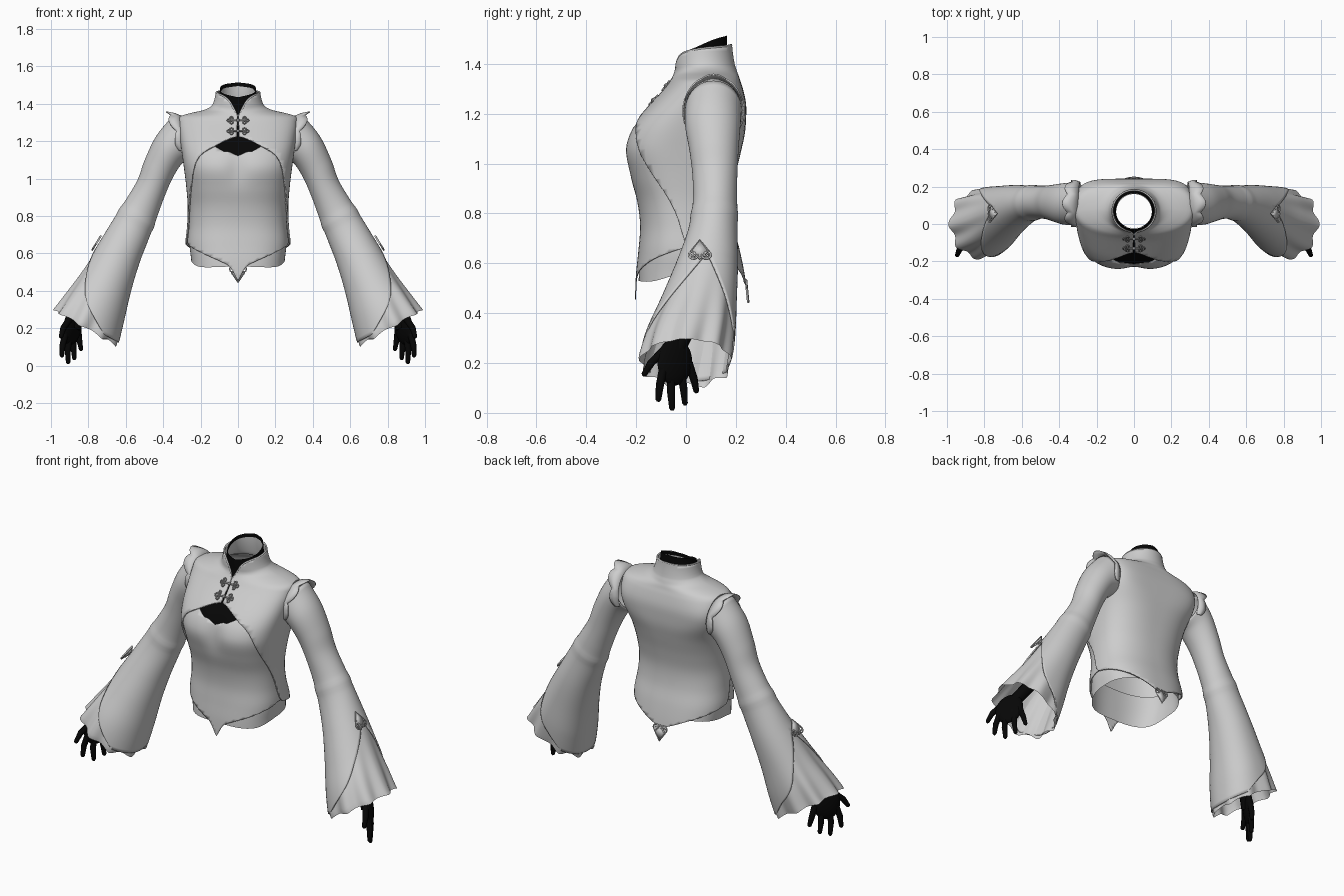
import bpy, bmesh, math
from mathutils import Vector

if "Cube" in bpy.data.objects:
    bpy.data.objects.remove(bpy.data.objects["Cube"])

def material(name, r, g, b):
    m = bpy.data.materials.new(name)
    m.diffuse_color = (r, g, b, 1)
    m.use_nodes = True
    m.node_tree.nodes["Principled BSDF"].inputs["Base Color"].default_value = m.diffuse_color
    return m

FABRIC = material("light grey fabric", 0.61, 0.61, 0.61)
METAL = material("mid grey clasp", 0.28, 0.28, 0.28)
BLACK = material("black cloth", 0.002, 0.002, 0.002)

def interp(table, t):
    """Smooth interpolation of rows (key, value, value...)."""
    n = len(table)
    if t <= table[0][0]: return list(table[0][1:])
    if t >= table[-1][0]: return list(table[-1][1:])
    i = max(k for k in range(n - 1) if table[k][0] <= t)
    a, b = table[i], table[i + 1]
    p, q = table[max(i - 1, 0)], table[min(i + 2, n - 1)]
    h = b[0] - a[0]
    u = (t - a[0]) / h
    out = []
    for k in range(1, len(a)):
        ma = (b[k] - p[k]) / (b[0] - p[0]) * h
        mb = (q[k] - a[k]) / (q[0] - a[0]) * h
        out.append((2*u**3 - 3*u*u + 1) * a[k] + (u**3 - 2*u*u + u) * ma
                   + (3*u*u - 2*u**3) * b[k] + (u**3 - u*u) * mb)
    return out

def finish(ob, mat, thick=0, mirror=False):
    ob.data.materials.clear()
    ob.data.materials.append(mat)
    bpy.ops.object.select_all(action='DESELECT')
    ob.select_set(True)
    bpy.context.view_layer.objects.active = ob
    bpy.ops.object.shade_smooth_by_angle(angle=math.radians(50))
    if thick:
        s = ob.modifiers.new("thickness", 'SOLIDIFY')
        s.thickness, s.offset = thick, 0
    if mirror:
        ob.modifiers.new("mirror", 'MIRROR').use_mirror_merge = False
    return ob

def sheet(name, rows, mat, thick=0, mirror=False):
    """Skin a grid of points."""
    bm = bmesh.new()
    vs = [[bm.verts.new(p) for p in r] for r in rows]
    for a, b in zip(vs, vs[1:]):
        for i in range(len(a) - 1):
            bm.faces.new((a[i], a[i + 1], b[i + 1], b[i]))
    bmesh.ops.remove_doubles(bm, verts=bm.verts, dist=0.0004)
    bmesh.ops.recalc_face_normals(bm, faces=bm.faces)
    me = bpy.data.meshes.new(name)
    bm.to_mesh(me)
    bm.free()
    ob = bpy.data.objects.new(name, me)
    bpy.context.collection.objects.link(ob)
    return finish(ob, mat, thick, mirror)

def tube(name, pts, radius, mat, taper=None, closed=False, mirror=False):
    cu = bpy.data.curves.new(name, 'CURVE')
    cu.dimensions, cu.bevel_depth, cu.bevel_resolution = '3D', radius, 2
    cu.use_fill_caps = True
    sp = cu.splines.new('POLY')
    sp.points.add(len(pts) - 1)
    for i, p in enumerate(pts):
        sp.points[i].co = (*p, 1)
        sp.points[i].radius = taper[i] if taper else 1
    sp.use_cyclic_u = closed
    ob = bpy.data.objects.new(name, cu)
    bpy.context.collection.objects.link(ob)
    bpy.ops.object.select_all(action='DESELECT')
    ob.select_set(True)
    bpy.context.view_layer.objects.active = ob
    bpy.ops.object.convert(target='MESH')
    return finish(bpy.context.object, mat, 0, mirror)

# Torso profile: height, half width, front y, back y, squareness
BODY = [(.40, .255, -.20, .24, 2.6), (.55, .255, -.195, .22, 2.6), (.65, .265, -.185, .20, 2.5),
        (.75, .256, -.178, .175, 2.4), (.85, .253, -.19, .168, 2.4), (.95, .26, -.218, .182, 2.6),
        (1.05, .272, -.24, .205, 2.8), (1.12, .282, -.222, .22, 2.8), (1.18, .29, -.18, .225, 2.8),
        (1.24, .297, -.125, .225, 2.7), (1.30, .302, -.07, .212, 2.4), (1.33, .293, -.048, .202, 2.1),
        (1.347, .24, -.038, .197, 1.8), (1.36, .18, -.033, .192, 1.7), (1.375, .142, -.03, .187, 1.8),
        (1.395, .12, -.03, .18, 1.95), (1.46, .103, -.028, .17, 2), (1.53, .098, -.02, .167, 2)]

def body(deg, z, off=0):
    hw, yf, yb, p = interp(BODY, z)
    s, c = math.sin(math.radians(deg)), math.cos(math.radians(deg))
    if c < 0:  # broad flat shoulder blades
        p += 2 * math.exp(-((z - 1.22) / .1) ** 2)
    x = (hw + off) * math.copysign(abs(s) ** (2 / p), s)
    y = (yf + yb) / 2 - ((yb - yf) / 2 + off) * math.copysign(abs(c) ** (2 / p), c)
    if c > 0:  # shallow dip between the bust
        y += .018 * math.exp(-(x / .06) ** 2 - ((z - 1.06) / .08) ** 2)
    return Vector((x, y, z))

def quarter(u):
    return 90 * (u - .7 * math.sin(2 * math.pi * u) / (2 * math.pi))

HALF = [quarter(i / 20) for i in range(21)] + [90 + quarter(i / 20) for i in range(1, 21)]
LEVELS = [.40 + .02 * i for i in range(46)] + [1.31 + .005 * i for i in range(18)] + [1.41 + .02 * i for i in range(8)]

def layer(name, low, high, off, mat, thick=0, gap=0):
    """Wrap a garment layer between two edge tables of (angle, height)."""
    cols = []
    for d in [-a for a in HALF[::-1]] + HALF:
        e = max(abs(d), gap)
        lo, hi = interp(low, e)[0], interp(high, e)[0]
        a = math.copysign(e, d)
        cols.append([body(a, min(max(z, lo), hi), off) for z in LEVELS])
    if gap:  # split at centre front
        cols = cols[len(HALF):] + cols[1:len(HALF)]
    return sheet(name, cols, mat, thick)

JACKET_LOW = [(0, 1.225), (3, 1.217), (8, 1.20), (19, 1.168), (36, 1.125), (48, 1.07), (59, .99), (70, .91),
              (77, .855), (84, .78), (88, .70), (91, .657), (95, .65), (120, .625), (150, .585), (170, .545), (180, .52)]
JACKET_HIGH = [(0, 1.335), (8, 1.365), (20, 1.41), (40, 1.44), (75, 1.457), (110, 1.465), (180, 1.475)]
NECK_HIGH = [(0, 1.435), (60, 1.46), (120, 1.5), (180, 1.515)]
CORSET_LOW = [(0, .455), (3, .505), (8, .54), (40, .60), (75, .645), (90, .66), (180, .66)]
CORSET_HIGH = [(0, 1.122), (4, 1.142), (9, 1.145), (17, 1.172), (25, 1.17), (50, 1.09), (70, .96), (80, .86), (180, .75)]
layer("jacket", JACKET_LOW, JACKET_HIGH, .012, FABRIC, .008, .25)
layer("corset", CORSET_LOW, CORSET_HIGH, .004, FABRIC, .004)
layer("waist_band", [(0, .53), (50, .528), (90, .56), (180, .59)], [(0, .72), (180, .72)], -.006, FABRIC)
layer("neck_cloth", [(0, 1.08), (32, 1.08), (40, 1.37), (180, 1.37)], NECK_HIGH, -.004, BLACK)
layer("neck_lining", [(0, 1.38), (180, 1.38)], [(a, z - .02) for a, z in NECK_HIGH], -.008, FABRIC)

# Piping on the collar
ring = [-a for a in HALF[:0:-1]] + HALF[:-1]
tube("collar_piping", [body(a, interp(JACKET_HIGH, abs(a))[0], .012) for a in ring], .005, FABRIC, closed=True)

# Sleeve rings: station, outer x z, inner x z, front y, back y
ARM = [(0, .35, 1.33, .26, 1.11, .0, .22), (1, .435, 1.225, .305, 1.08, .0, .215), (2, .495, 1.10, .355, 1.0, .018, .207),
       (3, .535, .99, .40, .895, .03, .202), (4, .60, .88, .44, .785, .03, .202), (5, .67, .77, .48, .68, .01, .203),
       (6, .75, .64, .53, .55, -.038, .205), (7, .84, .50, .575, .40, -.1, .20), (8, .915, .395, .61, .25, -.157, .195),
       (9, .975, .31, .64, .125, -.187, .183), (9.4, .99, .29, .652, .095, -.185, .178)]
SLIT = [(6, 0), (7, 40), (8, 72), (9, 122)]

def arm(v, deg, k=1):
    ox, oz, ix, iz, yf, yb = interp(ARM, v)
    a = math.radians(deg)
    c, s = math.cos(a), math.sin(a)
    e = 1 if s > 0 else 1 - .15 * min(max((v - 5) / 3, 0), 1)  # squarer back edge on the bell
    c, s = k * math.copysign(abs(c) ** e, c), k * math.copysign(abs(s) ** e, s)
    return Vector(((ox + ix) / 2 + c * (ox - ix) / 2, (yf + yb) / 2 - s * (yb - yf) / 2,
                   (oz + iz) / 2 + c * (oz - iz) / 2))

rows = []
for j in range(55):
    v = j / 6
    w = interp(SLIT, v)[0]
    fold = 1 + .045 * math.exp(-((v - 4.4) / .2) ** 2)
    rows.append([arm(v, w + (360 - 2 * w) * i / 48, fold) for i in range(49)])
sheet("sleeve", rows, FABRIC, .007, True)

# Pleated frill inside the sleeve opening
rows = []
for j in range(19):
    t = j / 18
    rows.append([arm(6.1 + t * (3.25 - .2 * abs(math.sin(math.radians(i * 13.5)))), i * 3,
                     .95 + .02 * t + .06 * t * math.cos(math.radians(i * 27))) for i in range(121)])
sheet("cuff_frill", rows, FABRIC, 0, True)

# Scalloped ruffle round the top of each armhole
rows = []
for i in range(85):
    t = math.radians(-118 + 236 * i / 84)
    c, s = math.cos(t), math.sin(t)
    lift = max(c, 0)
    wave = .026 * abs(math.sin(3.8 * (t + math.radians(118)))) ** .8
    base = Vector((.288 + .01 * lift, .11 + .112 * s, 1.21 + .122 * c))
    lip = Vector((.312 + .046 * lift + wave, .11 + .122 * s, 1.21 + .13 * c + .012 * lift ** 3 + wave * .2 * lift))
    mid = (base + lip) / 2 + Vector((0, .005 * s, .004 * c))
    rows.append([base, mid, lip])
sheet("shoulder_ruffle", rows, FABRIC, .006, True)

# Gloved hands: forearm, palm, fingers
tube("forearm", [(.70, .07, .52), (.78, .02, .38), (.86, -.035, .26), (.88, -.045, .2)], .045, BLACK,
     [.9, .85, .8, .8], mirror=True)
bpy.ops.mesh.primitive_uv_sphere_add(segments=20, ring_count=12)
palm = bpy.context.object
palm.name = "palm"
for v in palm.data.vertices:
    x, y, z = v.co
    v.co = (.887 + .028 * x - .012 * z - .042 * y, -.045 + .07 * y + .01 * x, .205 + .095 * z)
finish(palm, BLACK, 0, True)
FINGERS = [("thumb", (.90, -.09, .25), (.935, -.14, .20), (.948, -.172, .148)),
           ("index_finger", (.92, -.09, .18), (.938, -.105, .11), (.942, -.112, .045)),
           ("middle_finger", (.90, -.06, .17), (.91, -.06, .085), (.908, -.055, .009)),
           ("ring_finger", (.875, -.02, .17), (.88, -.01, .10), (.875, -.003, .03)),
           ("little_finger", (.855, .01, .20), (.848, .032, .135), (.838, .043, .08))]
for name, a, b, c in FINGERS:
    tip = tuple(p + .12 * (q - p) for p, q in zip(c, b))
    tube(name, [a, b, tip, c], .018, BLACK, [1, .9, .65, .3], mirror=True)

# Front fastenings: bar, knob and looped ends
for z in (1.255, 1.312):
    def on(x, dz, z=z):
        return Vector((x, body(0, z + dz, .02).y, z + dz))
    tube("fastening_bar", [on(-.04, 0), on(.04, 0)], .005, METAL)
    bpy.ops.mesh.primitive_uv_sphere_add(segments=12, ring_count=8, radius=.009, location=on(0, 0))
    bpy.context.object.name = "fastening_knob"
    finish(bpy.context.object, METAL)
    for cx, cz in ((.05, 0), (.035, .011), (.035, -.011)):
        tube("fastening_loop", [on(cx + .007 * math.cos(k * math.pi / 6), cz + .007 * math.sin(k * math.pi / 6))
                                for k in range(12)], .004, METAL, closed=True, mirror=True)

# Kite shaped clasps with curled ends on sleeves and back tail
def clasp(name, o, u, v, mirror):
    o, u, v = Vector(o), Vector(u).normalized(), Vector(v).normalized()
    put = lambda a, b: o + u * a + v * b
    kite = [(0, .065), (.034, .014), (0, -.022), (-.034, .014)]
    k = [put(*p) for p in kite]
    tube(name + "_outline", k, .005, FABRIC, closed=True, mirror=mirror)
    sheet(name + "_plate", [[k[0], k[1]], [k[3], k[2]]], FABRIC, .006, mirror)
    for side in (-1, 1):
        pts = []
        for i in range(25):
            a, r = i * math.pi / 8, .022 * (1 - i / 30)
            pts.append(put(side * (.028 - r * math.cos(a)), -.004 - r * math.sin(a)))
        tube(name + "_curl", pts, .004, FABRIC, mirror=mirror)

clasp("sleeve_clasp", (.768, .055, .638), (0, 1, 0), (-.53, 0, .85), True)
clasp("back_clasp", (0, .243, .51), (1, 0, 0), (0, .1, -1), False)
